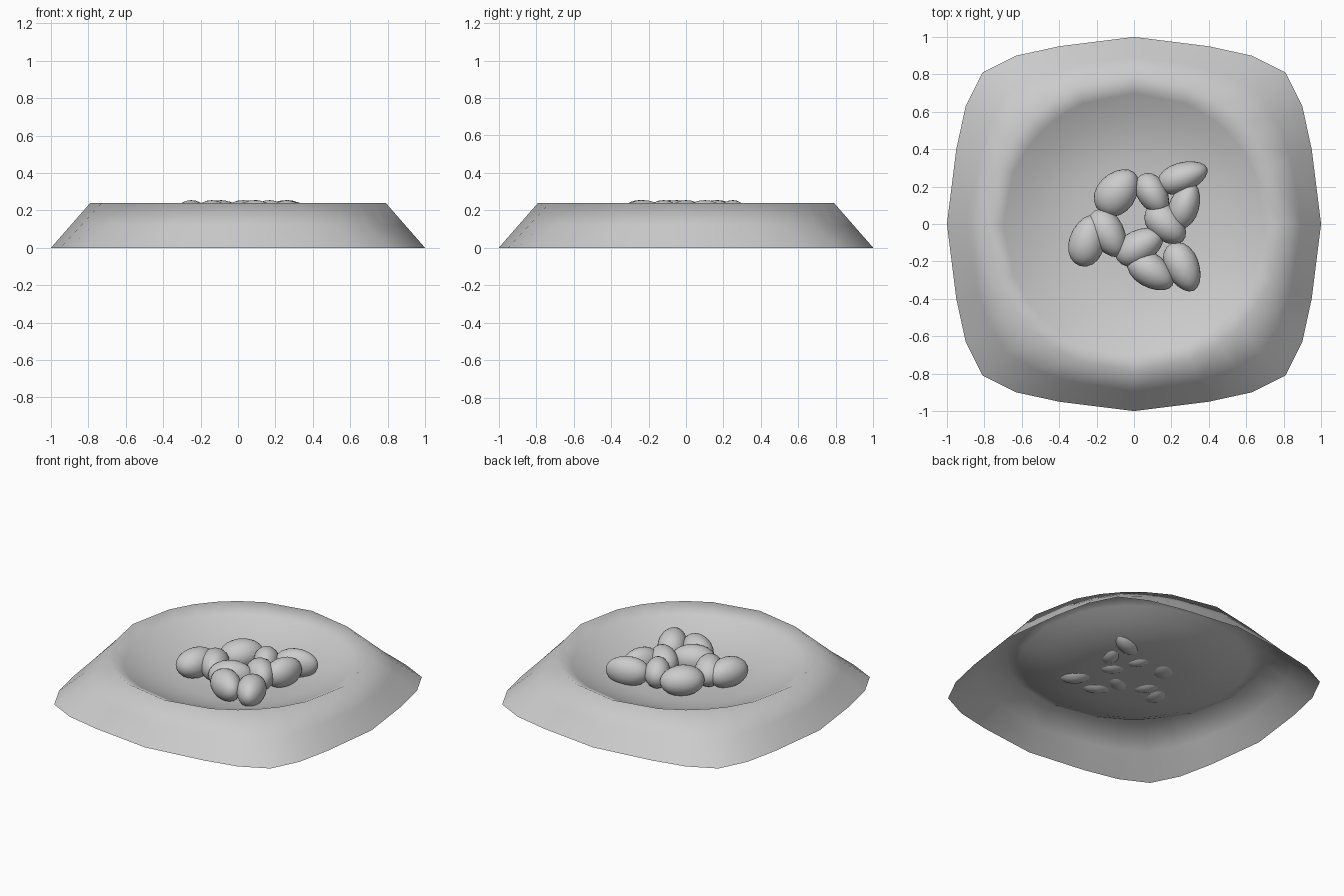
import bpy
import bmesh
from math import radians
from mathutils import Matrix, Vector

cube = bpy.data.objects.get("Cube")
if cube:
    bpy.data.objects.remove(cube, do_unlink=True)

grey = bpy.data.materials.new("stone_grey")
grey.use_nodes = True
colour = (0.6, 0.6, 0.6, 1)
grey.diffuse_color = colour
grey.node_tree.nodes["Principled BSDF"].inputs["Base Color"].default_value = colour


def finish(name, bm):
    """Turn a bmesh into a smooth grey object."""
    bmesh.ops.recalc_face_normals(bm, faces=bm.faces) if name != "nest_bowl" else None
    for face in bm.faces:
        face.smooth = True
    mesh = bpy.data.meshes.new(name)
    bm.to_mesh(mesh)
    bm.free()
    mesh.materials.append(grey)
    obj = bpy.data.objects.new(name, mesh)
    bpy.context.collection.objects.link(obj)
    return obj


# Nest: rounded-square foot, sloping wall, round rim and shallow bowl
quarter = [(1, 0), (.95, .4), (.9, .63), (.81, .81), (.63, .9), (.4, .95)]
foot = [Matrix.Rotation(radians(90 * q), 2) @ Vector(p)
        for q in range(4) for p in quarter]
RIM, HEIGHT = 0.79, 0.24

rings = []
for t in (0, 0.5, 1):
    rings.append([(*p.lerp(p.normalized() * RIM, t), HEIGHT * t) for p in foot])
for radius, z in [(.7, .195), (.6, .15), (.48, .11), (.34, .085), (.17, .08)]:
    rings.append([(*(p.normalized() * radius), z) for p in foot])

bm = bmesh.new()
loops = [[bm.verts.new(co) for co in ring] for ring in rings]
count = len(foot)
for low, high in zip(loops, loops[1:]):
    for i in range(count):
        j = (i + 1) % count
        bm.faces.new((low[i], low[j], high[j], high[i]))
bm.faces.new(loops[-1])
finish("nest_bowl", bm)

# Stones: x, y, half length, half width, turn in degrees
stones = [
    (-.09, .17, .14, .105, 50), (-.25, -.09, .14, .095, 75),
    (-.14, -.05, .14, .09, -60), (.26, .25, .14, .08, 20),
    (.10, .16, .12, .08, -60), (.27, .1, .13, .08, 70),
    (.17, 0, .13, .09, -45), (.03, -.12, .14, .09, 30),
    (.09, -.25, .14, .09, -35), (.26, -.23, .14, .09, -65),
]
for n, (x, y, length, width, turn) in enumerate(stones):
    bm = bmesh.new()
    bmesh.ops.create_icosphere(bm, subdivisions=3, radius=1)
    # Egg taper towards one end
    for v in bm.verts:
        v.co.y *= 1 - 0.12 * v.co.x
    bm.transform(Matrix.Translation((x, y, .16))
                 @ Matrix.Rotation(radians(turn), 4, "Z")
                 @ Matrix.Diagonal((length, width, .095, 1)))
    finish(f"stone_{n + 1}", bm)
